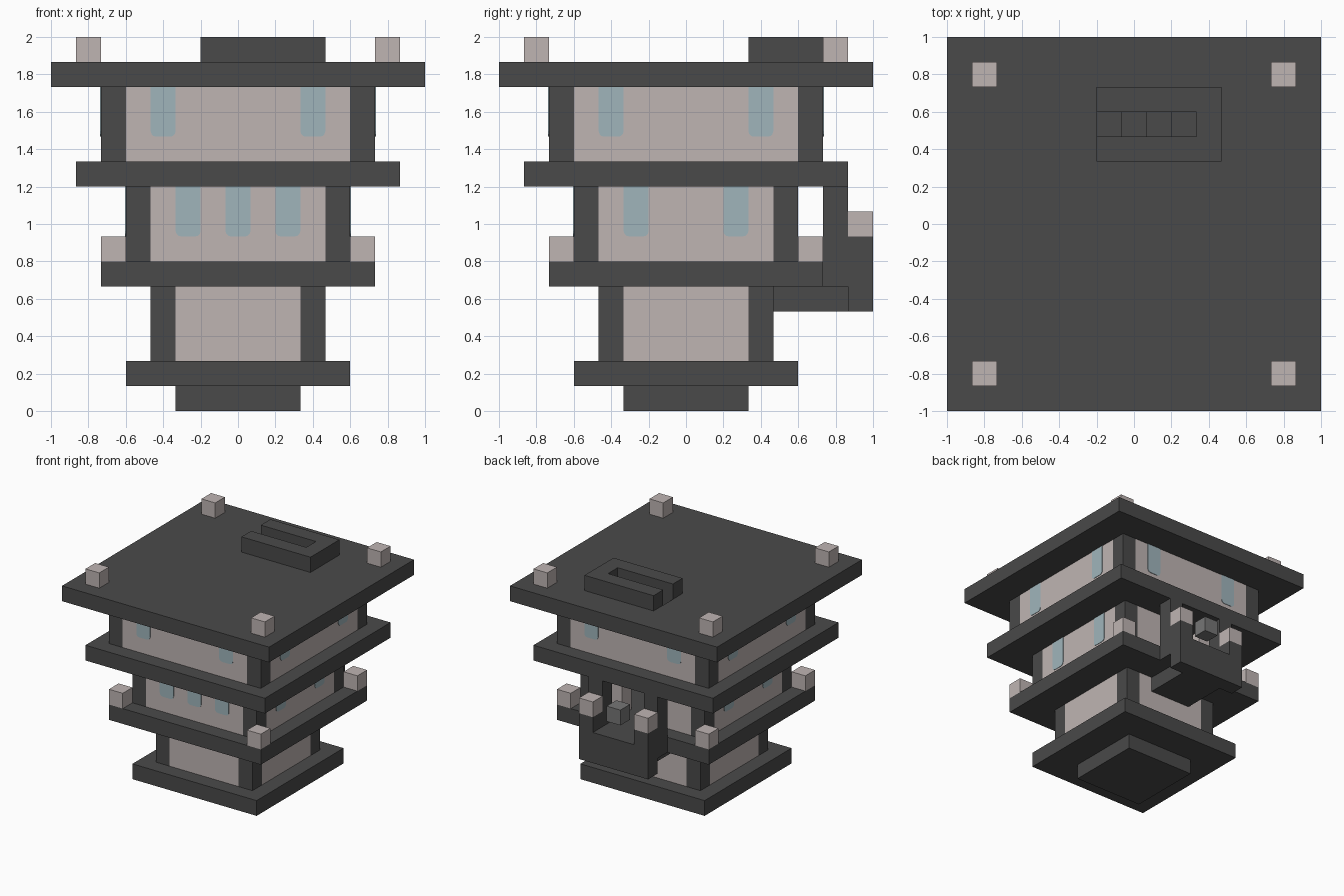
import bpy, bmesh, math
from mathutils import Matrix, Vector

U = 2 / 15  # block size

cube = bpy.data.objects.get("Cube")
if cube:
    bpy.data.objects.remove(cube, do_unlink=True)


def material(name, rgb):
    mat = bpy.data.materials.new(name)
    mat.use_nodes = True
    colour = (*rgb, 1)
    mat.diffuse_color = colour
    mat.node_tree.nodes["Principled BSDF"].inputs["Base Color"].default_value = colour
    return mat


DARK = material("dark_stone", (0.068, 0.068, 0.068))
PALE = material("pale_plaster", (0.52, 0.46, 0.45))
GLASS = material("pale_blue_glass", (0.35, 0.46, 0.50))
GREY = material("mid_grey", (0.18, 0.18, 0.18))


def finish(name, bm, mat):
    bmesh.ops.recalc_face_normals(bm, faces=bm.faces)
    bm.transform(Matrix.Scale(U, 4))
    mesh = bpy.data.meshes.new(name)
    bm.to_mesh(mesh)
    bm.free()
    mesh.materials.append(mat)
    obj = bpy.data.objects.new(name, mesh)
    bpy.context.collection.objects.link(obj)
    return obj


def box(name, x, y, z, mat=DARK):
    """Box from (low, high) ranges measured in blocks."""
    bm = bmesh.new()
    bmesh.ops.create_cube(bm, size=1)
    spans = (x, y, z)
    for v in bm.verts:
        v.co = Vector([(s[0] + s[1]) / 2 + c * (s[1] - s[0]) for s, c in zip(spans, v.co)])
    return finish(name, bm, mat)


def slab(name, half, z0, z1):
    return box(name, (-half, half), (-half, half), (z0, z1))


def pillars(name, centre, z0, z1, mat):
    for sx in (-1, 1):
        for sy in (-1, 1):
            x, y = sx * centre, sy * centre
            box(name, (x - .5, x + .5), (y - .5, y + .5), (z0, z1), mat)


def wall(name, half, span, z0, turn):
    """One-block-thick panel on the front, turned to its side."""
    obj = box(name, span, (-half, 1 - half), (z0, z0 + 3), PALE)
    obj.data.transform(Matrix.Rotation(turn, 4, 'Z'))


def window(name, half, x, top, turn):
    """Thin plate with rounded lower corners."""
    r = 0.22
    pts = [(x - .5, top), (x + .5, top)]
    for side, start in ((1, 0), (-1, -90)):
        for i in range(4):
            a = math.radians(start - 30 * i)
            pts.append((x + side * (.5 - r) + r * math.cos(a), top - 2 + r + r * math.sin(a)))
    bm = bmesh.new()
    face = bm.faces.new([bm.verts.new((px, -half - .03, pz)) for px, pz in pts])
    ext = bmesh.ops.extrude_face_region(bm, geom=[face])
    moved = [v for v in ext["geom"] if isinstance(v, bmesh.types.BMVert)]
    bmesh.ops.translate(bm, verts=moved, vec=(0, .04, 0))
    bm.transform(Matrix.Rotation(turn, 4, 'Z'))
    finish(name, bm, GLASS)


def framed_slab(name, half, hole_x, hole_y, z):
    """Square slab with a rectangular opening."""
    bm = bmesh.new()
    rings = []
    for xs, ys in (((-half, half), (-half, half)), (hole_x, hole_y)):
        for h in z:
            rings.append([bm.verts.new((xs[i], ys[j], h)) for i, j in ((0, 0), (1, 0), (1, 1), (0, 1))])
    out_lo, out_hi, in_lo, in_hi = rings
    for a, b in ((out_lo, out_hi), (out_hi, in_hi), (in_hi, in_lo), (in_lo, out_lo)):
        for i in range(4):
            j = (i + 1) % 4
            bm.faces.new((a[i], a[j], b[j], b[i]))
    finish(name, bm, DARK)


# Floors and roof
slab("foot", 2.5, 0, 1)
slab("lower_floor", 4.5, 1, 2)
slab("middle_floor", 5.5, 5, 6)
slab("upper_floor", 6.5, 9, 10)
framed_slab("roof", 7.5, (-1.5, 2.5), (3.5, 4.5), (13, 14))

# Storeys: dark corner pillars with pale walls between
quarter = math.pi / 2
SIDES = {"front": 0, "left": quarter, "back": 2 * quarter, "right": 3 * quarter}
for level, half, z0 in (("lower", 3.5, 2), ("middle", 4.5, 6), ("upper", 5.5, 10)):
    pillars(level + "_corner_pillar", half - .5, z0, z0 + 3, DARK)
    for side, turn in SIDES.items():
        name = f"{level}_{side}_wall"
        w = half - 1
        doorway = level == "middle" and side == "back"
        for span in (((-w, -1.5), (1.5, w)) if doorway else ((-w, w),)):
            wall(name, half, span, z0, turn)
        if level == "upper":
            places = (-3, 3)
        elif level == "middle" and not doorway:
            places = (-2, 0, 2) if side == "front" else (-2, 2)
        else:
            places = ()
        for x in places:
            window(f"{level}_{side}_window", half, x, z0 + 3, turn)

# Corner posts on the ledges
pillars("roof_post", 6, 14, 15, PALE)
pillars("middle_post", 5, 6, 7, PALE)

# Rear balcony
box("balcony_bracket", (-1.5, 1.5), (3.5, 6.5), (4, 5))
box("balcony_floor", (-2.5, 2.5), (5.5, 6.5), (5, 6))
box("balcony_parapet", (-2.5, 2.5), (6.5, 7.5), (4, 6))
box("balcony_block", (-.5, .5), (6.5, 7.5), (7, 8), GREY)
for s in (-1, 1):
    span = (s * 2 - .5, s * 2 + .5)
    box("balcony_column", span, (5.5, 6.5), (6, 9))
    box("parapet_end", span, (6.5, 7.5), (6, 7))
    box("balcony_post", span, (6.5, 7.5), (7, 8), PALE)

# Roof hatch, open at one end, with steps leading down
box("hatch_front", (-1.5, 3.5), (2.5, 3.5), (14, 15))
box("hatch_back", (-1.5, 3.5), (4.5, 5.5), (14, 15))
box("hatch_end", (2.5, 3.5), (3.5, 4.5), (14, 15))
for i in range(4):
    box("hatch_step", (i - 1.5, i - .5), (3.5, 4.5), (12 - i, 13 - i))
